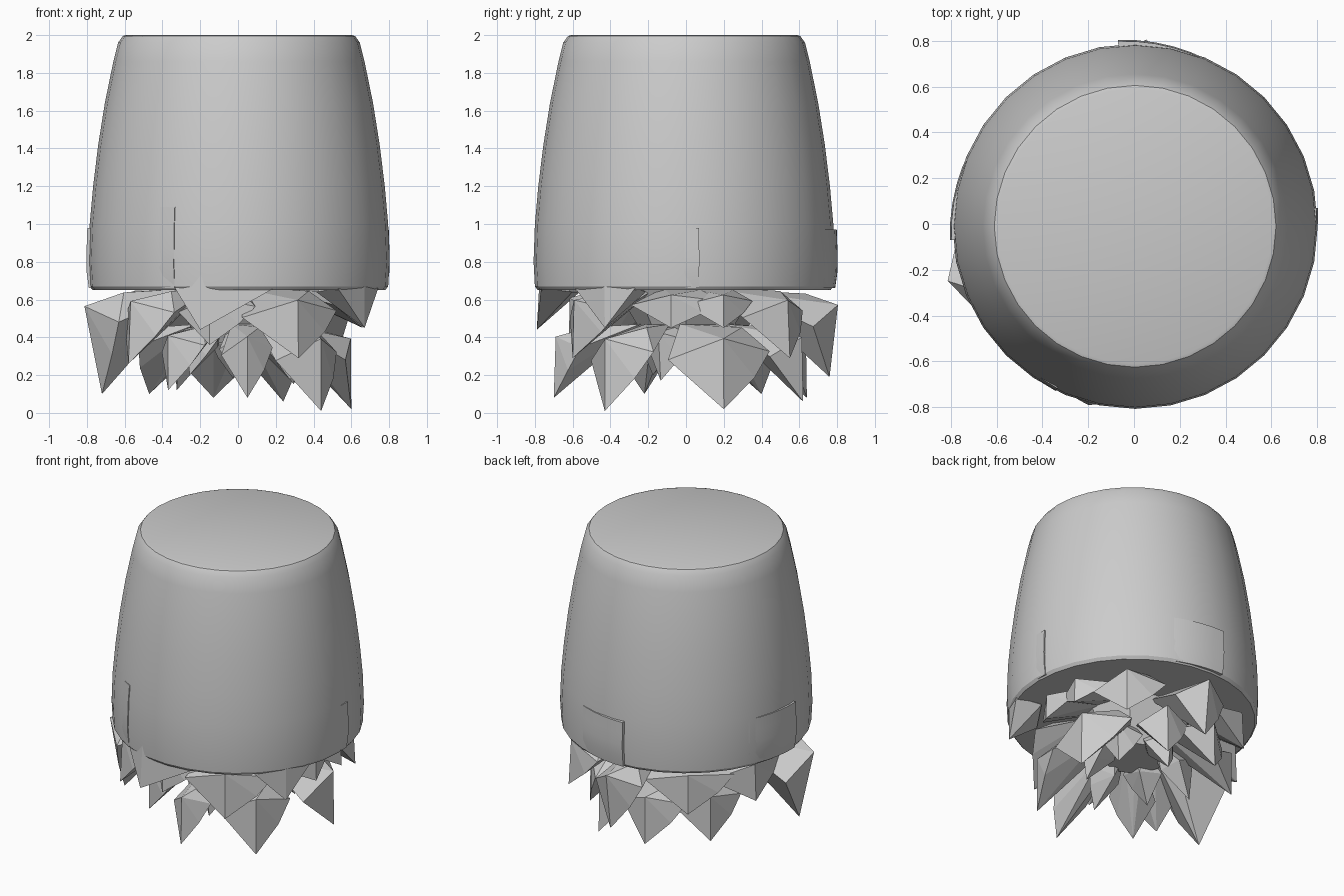
import bpy, bmesh
from math import sin, cos, pi, radians, atan2, hypot
from mathutils import Vector

if "Cube" in bpy.data.objects:
    bpy.data.objects.remove(bpy.data.objects["Cube"])

# Body silhouette: (radius, height), from bottom rim to flat top
PROFILE = [(0.775, 0.65), (0.79, 0.67), (0.797, 0.8), (0.79, 1.0), (0.772, 1.2),
           (0.745, 1.42), (0.71, 1.64), (0.665, 1.86), (0.64, 1.96), (0.615, 1.995), (0.60, 2.0)]


def radius_at(z):
    for (r0, z0), (r1, z1) in zip(PROFILE, PROFILE[1:]):
        if z <= z1:
            return r0 + (r1 - r0) * max(0, z - z0) / (z1 - z0)
    return PROFILE[-1][0]


def finish(bm, name, smooth=None):
    bmesh.ops.recalc_face_normals(bm, faces=bm.faces)
    mesh = bpy.data.meshes.new(name)
    bm.to_mesh(mesh)
    bm.free()
    ob = bpy.data.objects.new(name, mesh)
    bpy.context.collection.objects.link(ob)
    if smooth:
        bpy.ops.object.select_all(action='DESELECT')
        bpy.context.view_layer.objects.active = ob
        ob.select_set(True)
        bpy.ops.object.shade_smooth_by_angle(angle=radians(smooth))
    return ob


def polar(r, a, z):
    return Vector((r * cos(a), r * sin(a), z))


def hull(points, name):
    bm = bmesh.new()
    for p in points:
        bm.verts.new(p)
    bmesh.ops.convex_hull(bm, input=bm.verts)
    loose = [v for v in bm.verts if not v.link_faces]
    bmesh.ops.delete(bm, geom=loose, context='VERTS')
    return finish(bm, name)


# Barrel body, lathed with closed top and underside
bm = bmesh.new()
N = 32
rings = [[bm.verts.new(polar(r, 2 * pi * i / N, z) + Vector((0.005, -0.01, 0))) for i in range(N)]
         for r, z in PROFILE]
for lo, hi in zip(rings, rings[1:]):
    for i in range(N):
        bm.faces.new((lo[i], lo[(i + 1) % N], hi[(i + 1) % N], hi[i]))
bm.faces.new(rings[0])
bm.faces.new(rings[-1])
finish(bm, "barrel_body", 25)


# Thin chipped plates, raised along one edge and sinking into the body at the other
def plate(deg0, deg1, z0, z1, lift=0.01):
    bm = bmesh.new()
    nx, nz = 6, 4
    grid = []
    for j in range(nz + 1):
        z = z0 + (z1 - z0) * j / nz
        row = []
        for i in range(nx + 1):
            t = i / nx
            a = radians(deg0 + (deg1 - deg0) * t)
            row.append(bm.verts.new(polar(radius_at(z) - 0.015 + (lift + 0.015) * t, a, z)))
        grid.append(row)
    for j in range(nz):
        for i in range(nx):
            bm.faces.new((grid[j][i], grid[j][i + 1], grid[j + 1][i + 1], grid[j + 1][i]))
    res = bmesh.ops.extrude_face_region(bm, geom=bm.faces[:])
    for v in res['geom']:
        if isinstance(v, bmesh.types.BMVert):
            v.co.x *= 0.95
            v.co.y *= 0.95
    finish(bm, "surface_plate", 25)


for spec in [(-25, 5, 0.66, 0.98), (150, 185, 0.66, 0.98), (-96, -68, 1.09, 1.75),
             (215, 245, 0.66, 1.09), (60, 95, 0.66, 0.97)]:
    plate(*spec)


# Pointed tongues where the body skin hangs below the rim
def tongue(deg0, deg1, top, tip):
    a0, a1 = radians(deg0), radians(deg1)
    mid = atan2(tip[1], tip[0])
    pts = [polar(0.79, a0, 0.66), polar(0.79, a1, 0.66), Vector(tip),
           polar(0.62, a0, 0.64), polar(0.62, a1, 0.64), polar(0.798, mid, top)]
    hull(pts, "hanging_tongue")


tongue(-115, -76, 0.74, (-0.2, -0.79, 0.44))
tongue(-48, -20, 0.84, (0.67, -0.43, 0.45))


# Faceted leaf: root near the centre, wide shoulders, outer ridge, sharp tip
def leaf(x, y, z, top, width, reach=0.9):
    a, r = atan2(y, x), hypot(x, y)
    out, side, up = polar(1, a, 0), polar(1, a + pi / 2, 0), Vector((0, 0, 1))
    tip = Vector((x, y, z))
    drop = top - z
    root = out * r * 0.35 + up * top
    shoulder = out * r * reach + up * (top - drop * 0.32)
    cheek = shoulder.lerp(tip, 0.45)
    pts = [root + side * width * 0.2, root - side * width * 0.2, tip,
           shoulder + side * width * 0.55 - out * 0.06,
           shoulder - side * width * 0.5 - out * 0.06 - up * drop * 0.1,
           shoulder + side * width * 0.3 - out * 0.12 + up * drop * 0.28,
           shoulder + out * 0.06 + up * drop * 0.15,
           cheek + side * width * 0.36 - out * 0.03,
           shoulder - out * 0.15 - up * drop * 0.15]
    hull(pts, "crown_leaf")


# Lower tier of long leaves
for x, y, z, w in [(0.44, -0.43, 0.01, 0.44), (0.60, 0.2, 0.02, 0.54), (0.05, -0.70, 0.08, 0.26),
                   (-0.13, 0.64, 0.08, 0.42), (-0.47, 0.4, 0.1, 0.42), (0.24, 0.62, 0.06, 0.32),
                   (-0.37, -0.45, 0.12, 0.28)]:
    leaf(x, y, z, 0.47, w)

# Large outer leaf on the left side, and a solid back leaf
leaf(-0.72, -0.22, 0.1, 0.66, 0.42, 1.05)
leaf(0.05, 0.76, 0.19, 0.65, 0.36, 0.98)

# Upper tier of broad leaves just under the rim
for x, y, z, w in [(0.32, -0.60, 0.29, 0.54), (-0.58, -0.47, 0.26, 0.40), (-0.15, -0.62, 0.36, 0.40),
                   (0.66, -0.08, 0.45, 0.46), (0.66, 0.2, 0.45, 0.36), (0.52, 0.55, 0.29, 0.44),
                   (-0.42, 0.58, 0.34, 0.54), (-0.68, 0.2, 0.36, 0.54)]:
    leaf(x, y, z, 0.66, w)

# Small inner leaves filling the centre
for i, z in enumerate((0.15, 0.18, 0.12, 0.2, 0.14, 0.17)):
    p = polar(0.36 - 0.05 * (i % 2), 0.6 + i * pi / 3, z)
    leaf(p.x, p.y, p.z, 0.48, 0.24)

# Hidden core that the leaves grow from
bm = bmesh.new()
bmesh.ops.create_cone(bm, cap_ends=True, segments=8, radius1=0.2, radius2=0.38, depth=0.3)
bmesh.ops.translate(bm, verts=bm.verts, vec=(0, 0, 0.52))
finish(bm, "crown_core")
